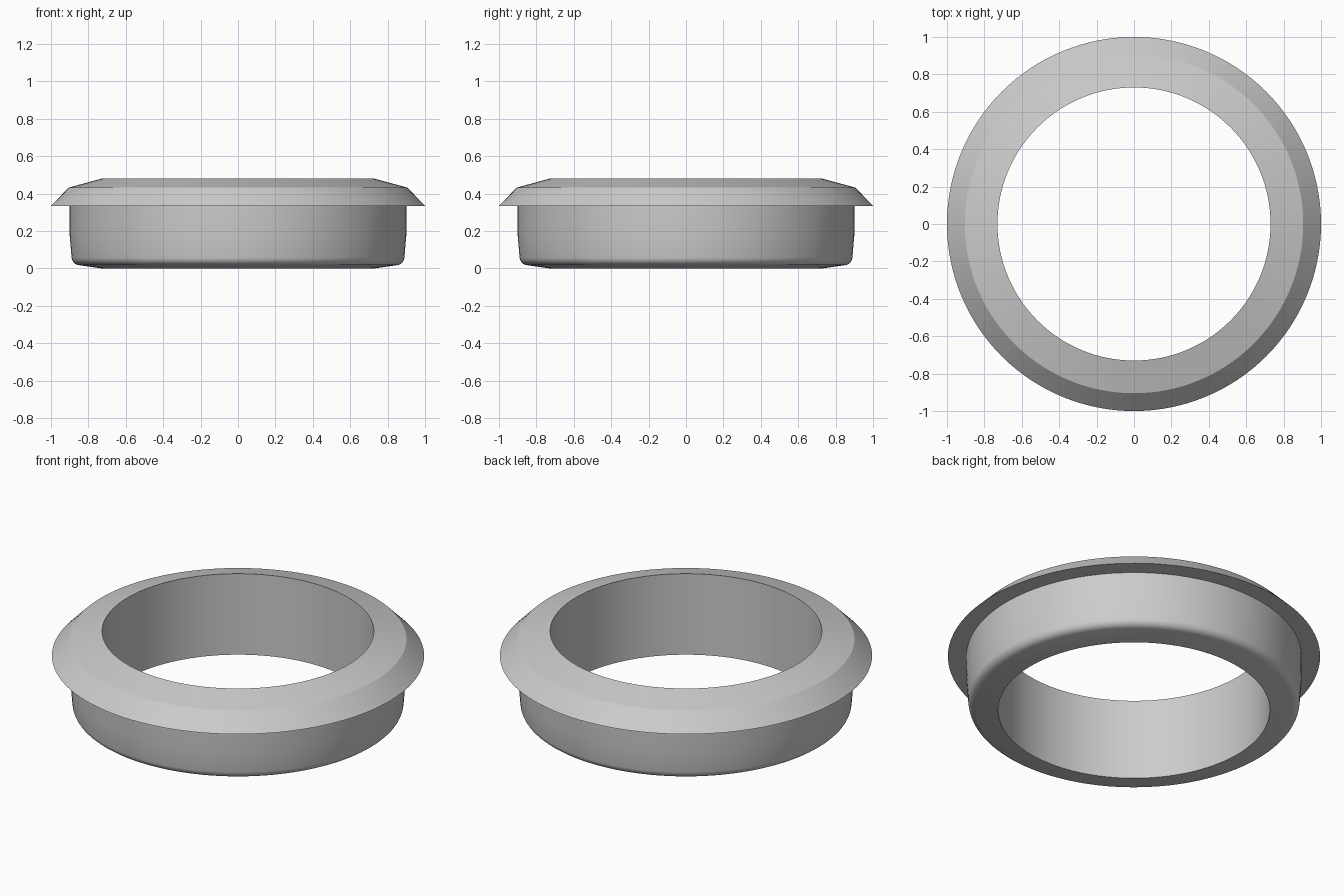
import bpy, bmesh, math

# Remove the default cube
cube = bpy.data.objects.get("Cube")
if cube:
    bpy.data.objects.remove(cube, do_unlink=True)

SEGMENTS = 128

# Plain grey material
grey = bpy.data.materials.new("grey")
grey.use_nodes = True
color = (0.6, 0.6, 0.6, 1)
grey.diffuse_color = color
grey.node_tree.nodes["Principled BSDF"].inputs["Base Color"].default_value = color

# Ring cross-section as (radius, height): bore, rounded lower edge, wall, flange
corner = [math.radians(-82 + 77 * i / 7) for i in range(8)]
profile = [(0.73, 0.0)]
profile += [(0.845 + 0.045 * math.cos(a), 0.062 + 0.045 * math.sin(a)) for a in corner]
profile += [(0.90, 0.18), (0.90, 0.335), (1.0, 0.335), (0.905, 0.432), (0.73, 0.48)]

# Spin the closed cross-section around z
bm = bmesh.new()
verts = [bm.verts.new((r, 0, z)) for r, z in profile]
edges = [bm.edges.new((verts[i - 1], verts[i])) for i in range(len(verts))]
bmesh.ops.spin(bm, geom=verts + edges, cent=(0, 0, 0), axis=(0, 0, 1),
               angle=math.tau, steps=SEGMENTS, use_merge=False)
bmesh.ops.remove_doubles(bm, verts=bm.verts[:], dist=0.0005)
bmesh.ops.recalc_face_normals(bm, faces=bm.faces[:])
mesh = bpy.data.meshes.new("flanged_ring")
bm.to_mesh(mesh)
bm.free()
mesh.materials.append(grey)

ring = bpy.data.objects.new("flanged_ring", mesh)
bpy.context.collection.objects.link(ring)

# Smooth the round surfaces and keep the flange and bore edges sharp
bpy.ops.object.select_all(action="DESELECT")
ring.select_set(True)
bpy.context.view_layer.objects.active = ring
bpy.ops.object.shade_smooth_by_angle(angle=math.radians(25))
